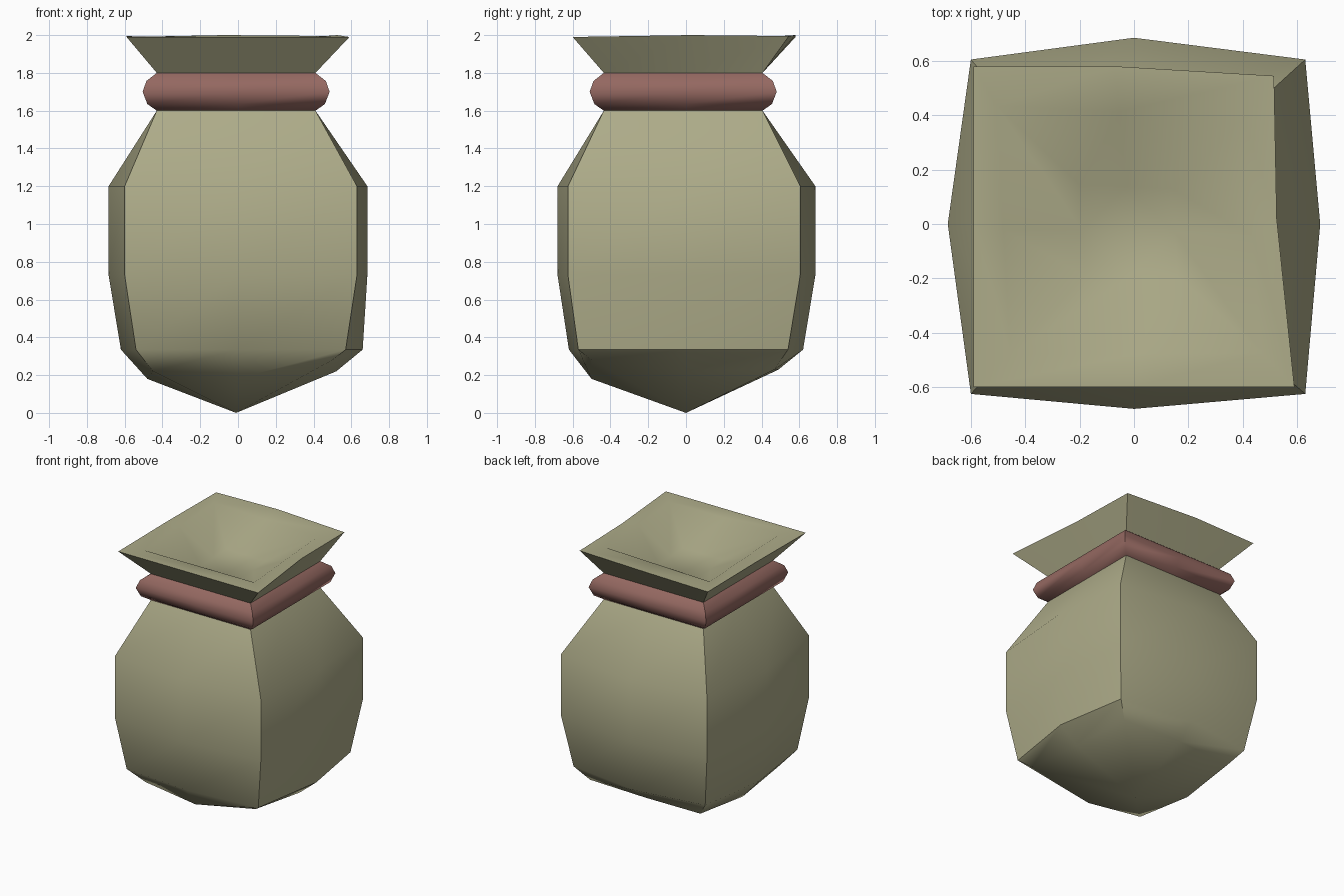
import bpy, bmesh, math

if "Cube" in bpy.data.objects:
    bpy.data.objects.remove(bpy.data.objects["Cube"])


def material(name, color):
    m = bpy.data.materials.new(name)
    m.diffuse_color = color
    m.use_nodes = True
    m.node_tree.nodes["Principled BSDF"].inputs["Base Color"].default_value = m.diffuse_color
    return m


def ring(corner, mid, z):
    """Eight points: corner = x0, x1, y0, y1; mid = outward mid-side x0, x1, y0, y1."""
    x0, x1, y0, y1 = corner
    a, b, c, d = mid
    return [(x0, y0, z), (0, c, z), (x1, y0, z), (b, 0, z),
            (x1, y1, z), (0, d, z), (x0, y1, z), (a, 0, z)]


def square(r, z):
    box = (-0.01 - r, -0.01 + r, -0.015 - r, -0.015 + r)
    return ring(box, box, z)


def loft(name, rings, mat, tip=None, cap=False, angle=35):
    bm = bmesh.new()
    vs = [[bm.verts.new(p) for p in r] for r in rings]
    n = len(rings[0])
    for lo, hi in zip(vs, vs[1:]):
        for i in range(n):
            j = (i + 1) % n
            bm.faces.new((lo[i], lo[j], hi[j], hi[i]))
    if tip:
        t = bm.verts.new(tip)
        for i in range(n):
            bm.faces.new((vs[0][(i + 1) % n], vs[0][i], t))
    if cap:
        bm.faces.new(vs[-1])
    me = bpy.data.meshes.new(name)
    bm.to_mesh(me)
    bm.free()
    me.materials.append(mat)
    ob = bpy.data.objects.new(name, me)
    bpy.context.collection.objects.link(ob)
    bpy.context.view_layer.objects.active = ob
    ob.select_set(True)
    bpy.ops.object.shade_smooth_by_angle(angle=math.radians(angle))
    ob.select_set(False)
    return ob


cloth = material("cloth", (0.42, 0.41, 0.25, 1))
cord = material("cord", (0.30, 0.14, 0.12, 1))

# Sack body, closed by a shallow uneven point underneath
base = [(-0.45, -0.47, 0.22), (-0.01, -0.50, 0.18), (0.50, -0.50, 0.28), (0.52, 0, 0.22),
        (0.48, 0.47, 0.23), (0, 0.49, 0.23), (-0.45, 0.47, 0.22), (-0.48, 0, 0.18)]
wide = ((-0.60, 0.63, -0.625, 0.605), (-0.685, 0.685, -0.68, 0.685))
loft("sack_body", [
    base,
    ring((-0.54, 0.57, -0.57, 0.54), (-0.62, 0.66, -0.62, 0.62), 0.335),
    ring(*wide, 0.73),
    ring(*wide, 1.2),
    square(0.42, 1.6),
], cloth, tip=(-0.01, 0, 0))

# Tie band around the neck
profile = [(0.42, 1.6), (0.47, 1.635), (0.495, 1.7), (0.475, 1.757), (0.42, 1.8)]
loft("neck_tie", [square(r, z) for r, z in profile], cord, angle=50)

# Flared mouth with an uneven rim and a shallow funnel inside
rim = [(-0.59, -0.60, 1.99), (0, -0.60, 1.99), (0.59, -0.60, 1.99), (0.525, 0.02, 2.0),
       (0.515, 0.545, 1.995), (-0.07, 0.58, 2.0), (-0.59, 0.58, 1.99), (-0.59, 0, 1.995)]


def with_mids(corners, z):
    out = []
    for (x, y), (u, v) in zip(corners, corners[1:] + corners[:1]):
        out += [(x, y, z), ((x + u) / 2, (y + v) / 2, z)]
    return out


opening = with_mids([(-0.455, -0.48), (0.47, -0.475), (0.40, 0.39), (-0.505, 0.435)], 1.99)
floor = with_mids([(-0.18, -0.19), (0.16, -0.19), (0.14, 0.13), (-0.20, 0.145)], 1.83)
loft("sack_mouth", [square(0.42, 1.8), rim, opening, floor], cloth, cap=True)
